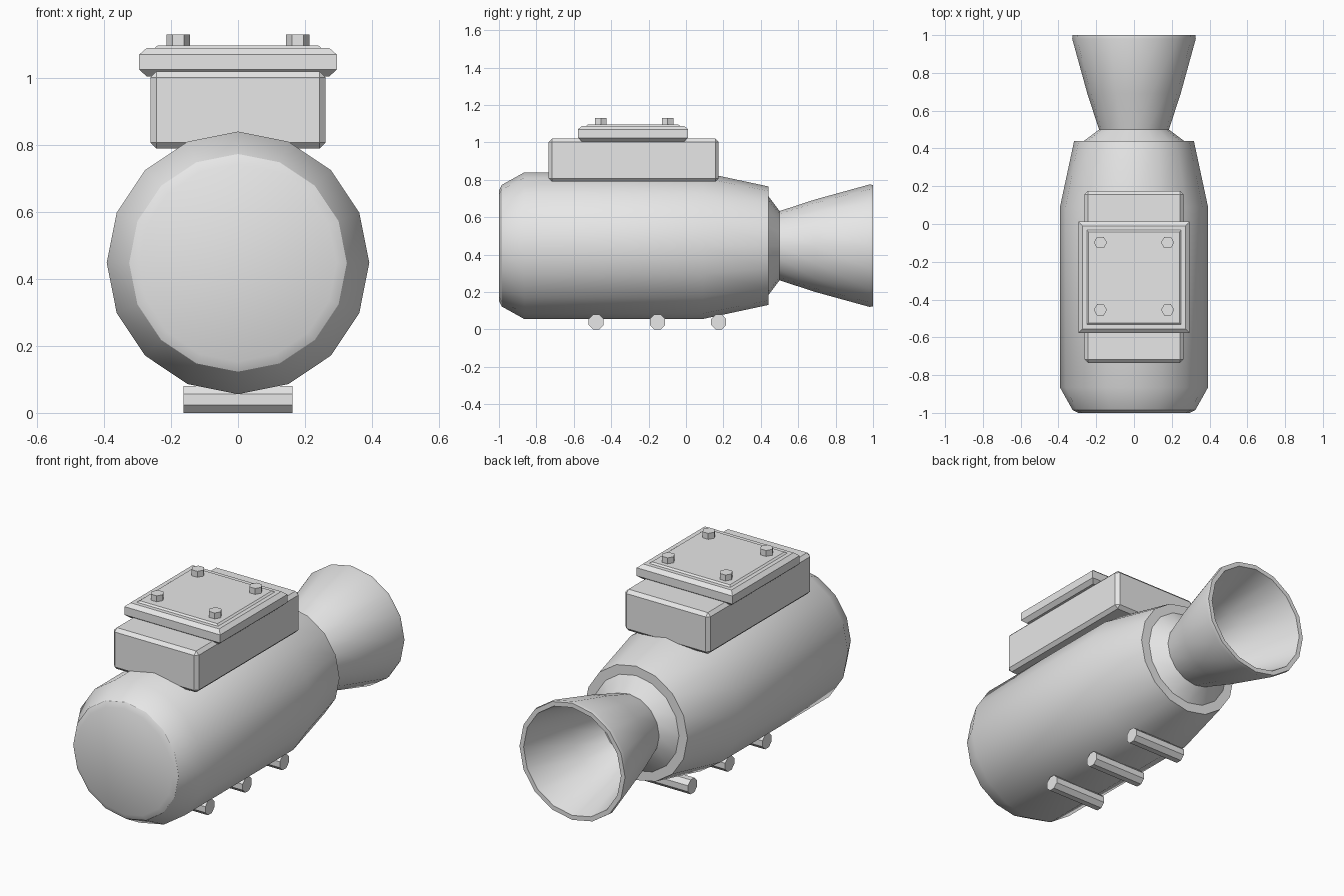
import bpy, bmesh, math
from mathutils import Matrix, Vector

if "Cube" in bpy.data.objects:
    bpy.data.objects.remove(bpy.data.objects["Cube"])

metal = bpy.data.materials.new("plain grey metal")
metal.use_nodes = True
GREY = (0.8, 0.8, 0.8, 1)
metal.diffuse_color = GREY
metal.node_tree.nodes["Principled BSDF"].inputs["Base Color"].default_value = GREY

AXIS_Z = 0.448   # height of the body axis


def finish(name, bm, smooth=False):
    bmesh.ops.recalc_face_normals(bm, faces=bm.faces[:])
    mesh = bpy.data.meshes.new(name)
    bm.to_mesh(mesh)
    bm.free()
    mesh.materials.append(metal)
    ob = bpy.data.objects.new(name, mesh)
    bpy.context.collection.objects.link(ob)
    if smooth:
        bpy.ops.object.select_all(action='DESELECT')
        ob.select_set(True)
        bpy.context.view_layer.objects.active = ob
        bpy.ops.object.shade_smooth_by_angle(angle=math.radians(32))
    return ob


def loft(name, rings, smooth=False):
    """Skin equal rings of points and cap both ends."""
    bm = bmesh.new()
    loops = [[bm.verts.new(p) for p in ring] for ring in rings]
    n = len(loops[0])
    for a, b in zip(loops, loops[1:]):
        for i in range(n):
            j = (i + 1) % n
            bm.faces.new((a[i], a[j], b[j], b[i]))
    bm.faces.new(loops[0])
    bm.faces.new(loops[-1])
    return finish(name, bm, smooth)


def turned(name, profile, sides=16):
    """Revolve (y, radius) stations about the body axis."""
    def ring(y, r):
        angles = [math.tau * i / sides for i in range(sides)]
        return [(r * math.sin(a), y, AXIS_Z + r * math.cos(a)) for a in angles]
    return loft(name, [ring(y, r) for y, r in profile], True)


def prism(name, centre, radius, length, sides, turn):
    bm = bmesh.new()
    bmesh.ops.create_cone(bm, cap_ends=True, segments=sides, radius1=radius,
                          radius2=radius, depth=length,
                          matrix=Matrix.Translation(Vector(centre)) @ turn)
    return finish(name, bm)


# Tank body with rounded nose and tapered tail
turned("tank_body", [(-1, 0.295), (-0.985, 0.325), (-0.865, 0.392),
                     (0.09, 0.392), (0.44, 0.317)])

# Collar and hollow flared nozzle
turned("nozzle_collar", [(0.43, 0.265), (0.44, 0.265), (0.5, 0.185)])
turned("exhaust_nozzle", [(0.49, 0.182), (0.5, 0.185), (0.69, 0.247),
                          (0.98, 0.327), (1, 0.325), (1, 0.3),
                          (0.69, 0.22), (0.51, 0.155)])

# Bevelled equipment box on top
bm = bmesh.new()
bmesh.ops.create_cube(bm, size=1)
bmesh.ops.scale(bm, vec=(0.524, 0.91, 0.23), verts=bm.verts[:])
bmesh.ops.translate(bm, vec=(0, -0.28, 0.905), verts=bm.verts[:])
bmesh.ops.bevel(bm, geom=bm.edges[:], offset=0.018, segments=1, affect='EDGES')
finish("equipment_box", bm)

# Stepped cover plate: (height, inset from the rim)
steps = [(1.005, 0.022), (1.025, 0), (1.07, 0), (1.089, 0.022),
         (1.089, 0.045), (1.097, 0.055)]
corners = [(-1, -1), (1, -1), (1, 1), (-1, 1)]
loft("cover_plate", [[(sx * (0.295 - d), -0.283 + sy * (0.295 - d), z)
                      for sx, sy in corners] for z, d in steps])

# Hexagonal bolts at the cover corners; first vertex points sideways
hex_turn = Matrix.Rotation(math.pi / 2, 4, 'Z')
for side, x in (("right", -0.178), ("left", 0.178)):
    for end, y in (("front", -0.455), ("back", -0.098)):
        prism(f"bolt_{end}_{side}", (x, y, 1.108), 0.035, 0.044, 6, hex_turn)

# Octagonal support rods underneath
rod_turn = Matrix.Rotation(math.pi / 2, 4, 'Y') @ Matrix.Rotation(math.pi / 8, 4, 'Z')
for label, y in (("front", -0.48), ("middle", -0.152), ("back", 0.175)):
    prism(f"support_rod_{label}", (0, y, 0.04), 0.0433, 0.326, 8, rod_turn)
